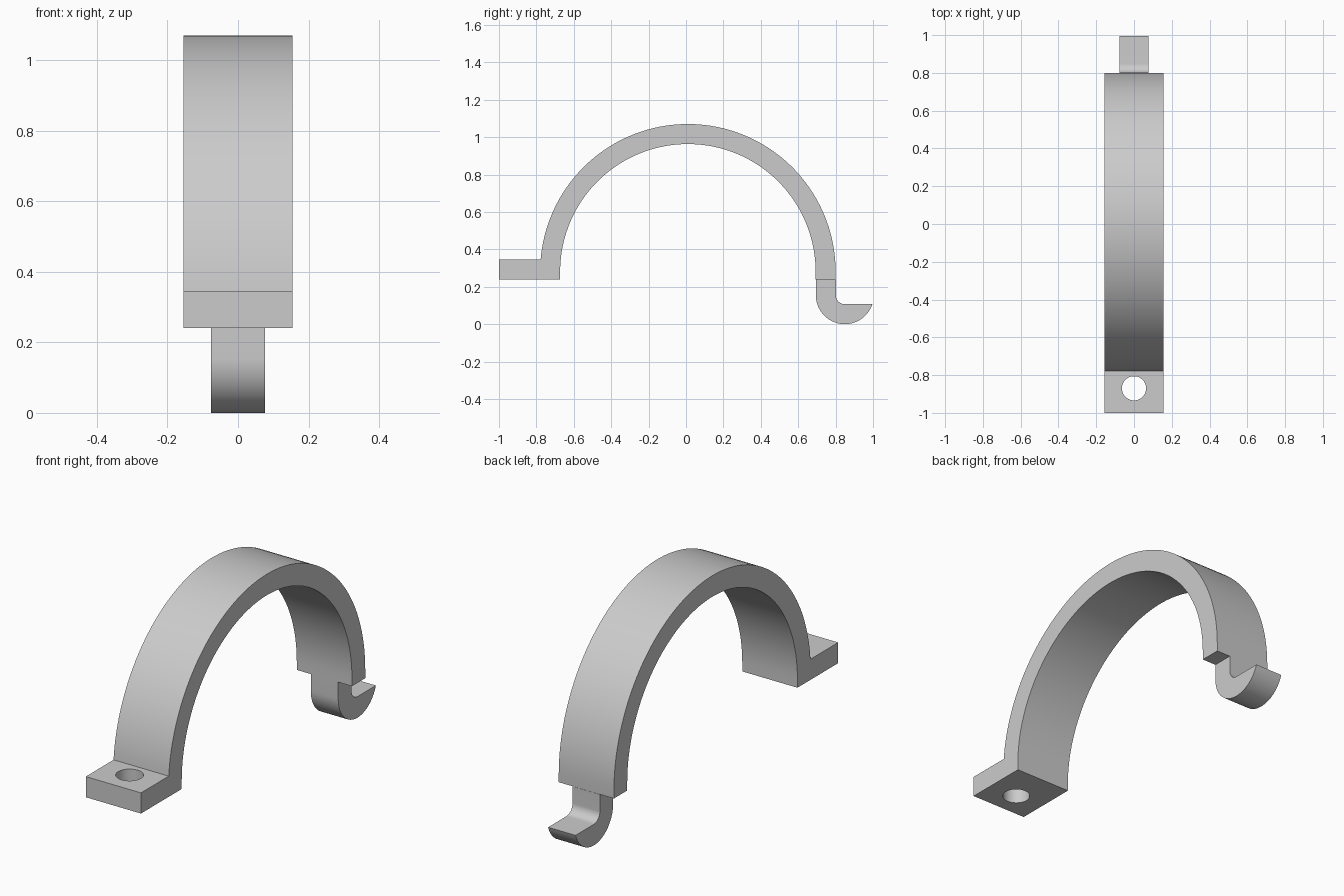
import bpy, bmesh
from math import sin, cos, asin, pi

# Remove the default object
if "Cube" in bpy.data.objects:
    bpy.data.objects.remove(bpy.data.objects["Cube"])

grey = bpy.data.materials.new("plain grey")
grey.use_nodes = True
colour = (0.6, 0.6, 0.6, 1)
grey.diffuse_color = colour
grey.node_tree.nodes["Principled BSDF"].inputs["Base Color"].default_value = colour


def arc(cy, cz, r, start, end, steps):
    """Points of an arc in the side plane."""
    angles = [start + (end - start) * i / steps for i in range(steps + 1)]
    return [(cy + r * cos(a), cz + r * sin(a)) for a in angles]


def extrude_profile(name, profile, half_width):
    """Side profile extruded symmetrically along x."""
    bm = bmesh.new()
    face = bm.faces.new([bm.verts.new((-half_width, y, z)) for y, z in profile])
    result = bmesh.ops.extrude_face_region(bm, geom=[face])
    verts = [v for v in result["geom"] if isinstance(v, bmesh.types.BMVert)]
    bmesh.ops.translate(bm, vec=(2 * half_width, 0, 0), verts=verts)
    bmesh.ops.recalc_face_normals(bm, faces=bm.faces)
    mesh = bpy.data.meshes.new(name)
    bm.to_mesh(mesh)
    bm.free()
    mesh.materials.append(grey)
    obj = bpy.data.objects.new(name, mesh)
    bpy.context.collection.objects.link(obj)
    return obj


def select_only(obj):
    bpy.ops.object.select_all(action='DESELECT')
    obj.select_set(True)
    bpy.context.view_layer.objects.active = obj


# Arched strap with its mounting flange
base, flange_top = 0.24, 0.345
cy, cz, outer, inner = 0.01, 0.28, 0.79, 0.683
strap_profile = (
    [(cy + outer, base)]
    + arc(cy, cz, outer, 0, pi - asin((flange_top - cz) / outer), 80)
    + [(-1, flange_top), (-1, base), (cy - inner, base)]
    + arc(cy, cz, inner, pi, 0, 80)
    + [(cy + inner, base)]
)
strap = extrude_profile("arched_strap", strap_profile, 0.155)

# Screw hole through the flange
bpy.ops.mesh.primitive_cylinder_add(
    vertices=48, radius=0.064, depth=0.4, location=(0, -0.87, 0.29))
cutter = bpy.context.object
cutter.name = "hole_cutter"
cutter.hide_render = True
cutter.data.materials.append(grey)
hole = strap.modifiers.new("screw hole", 'BOOLEAN')
hole.operation = 'DIFFERENCE'
hole.solver = 'EXACT'
hole.object = cutter
select_only(strap)
bpy.ops.object.modifier_apply(modifier=hole.name)
bpy.data.objects.remove(cutter)

# Narrow hook below the other end
hy, hz, hook_r, bend_r = 0.849, 0.155, 0.155, 0.048
lip = hz - bend_r
hook_profile = (
    [(hy - hook_r, base)]
    + arc(hy, hz, hook_r, pi, 2 * pi - asin(bend_r / hook_r), 40)
    + arc(hy, hz, bend_r, 1.5 * pi, pi, 16)
    + [(hy - bend_r, base)]
)
hook = extrude_profile("hook", hook_profile, 0.077)

# Smooth curved surfaces, sharp edges kept
for part in (strap, hook):
    select_only(part)
    bpy.ops.object.shade_smooth_by_angle(angle=pi / 6)
